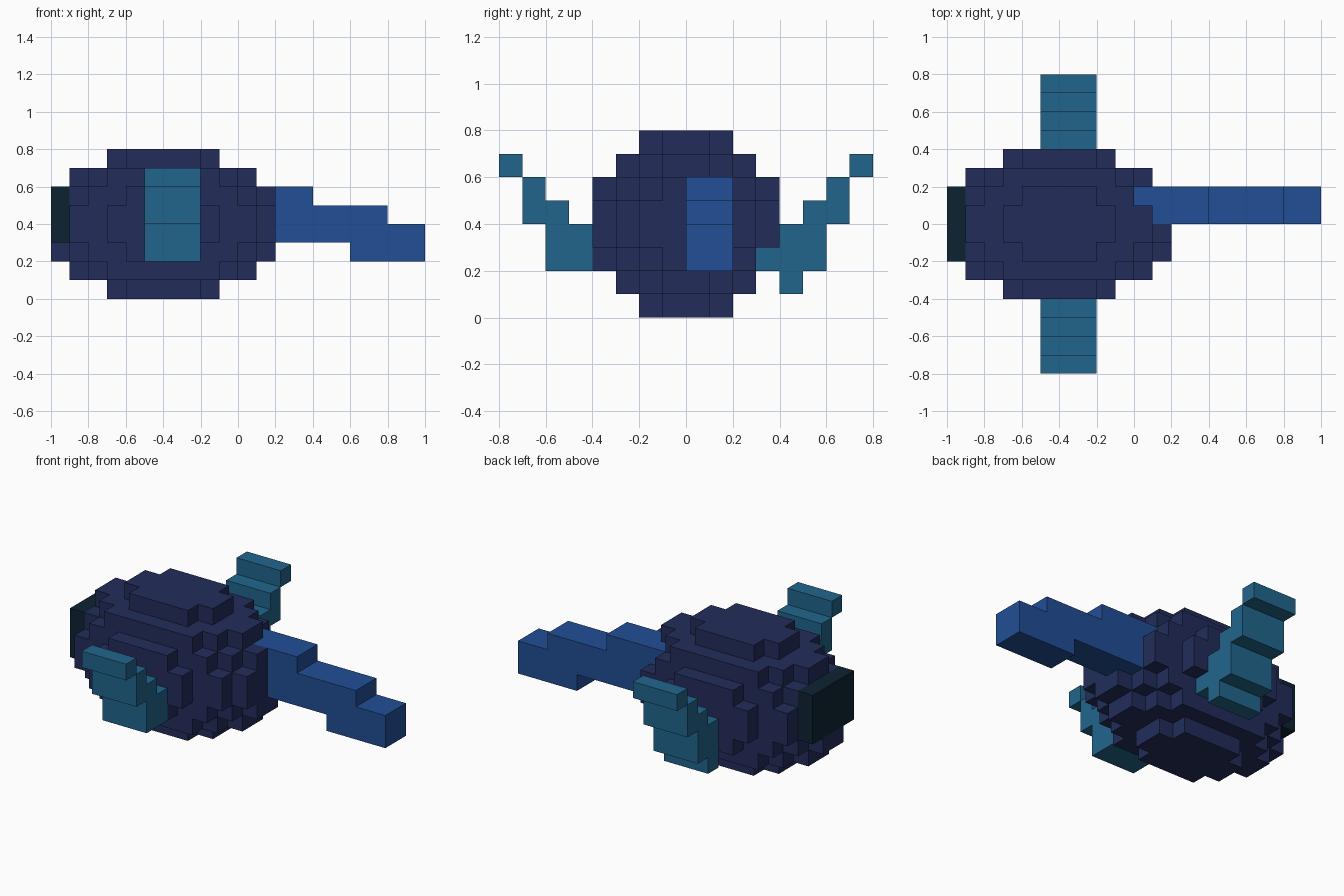
import bpy
import bmesh
from mathutils import Vector

cube = bpy.data.objects.get("Cube")
if cube:
    bpy.data.objects.remove(cube, do_unlink=True)

U = 0.1  # edge length of one block


def material(name, rgb):
    lin = [((c / 255 + 0.055) / 1.055) ** 2.4 if c > 10 else c / 255 / 12.92 for c in rgb]
    mat = bpy.data.materials.new(name)
    mat.use_nodes = True
    mat.diffuse_color = (*lin, 1)
    bsdf = mat.node_tree.nodes["Principled BSDF"]
    bsdf.inputs["Base Color"].default_value = (*lin, 1)
    bsdf.inputs["Roughness"].default_value = 0.8
    return mat


def box(x0, x1, y0, y1, z0, z1):
    """Set of block positions filling a box, in block units."""
    return {(x, y, z) for x in range(x0, x1) for y in range(y0, y1) for z in range(z0, z1)}


def block_part(name, cells, mat, merge=True):
    """Build the outer skin of a group of blocks."""
    bm = bmesh.new()
    verts = {}
    for cell in sorted(cells):
        for axis in range(3):
            for side in (0, 1):
                near = list(cell)
                near[axis] += 2 * side - 1
                if tuple(near) in cells:
                    continue
                a, b = (axis + 1) % 3, (axis + 2) % 3
                ring = []
                for da, db in ((0, 0), (1, 0), (1, 1), (0, 1)):
                    p = list(cell)
                    p[axis] += side
                    p[a] += da
                    p[b] += db
                    p = tuple(p)
                    if p not in verts:
                        verts[p] = bm.verts.new(Vector(p) * U)
                    ring.append(verts[p])
                bm.faces.new(ring if side else ring[::-1])
    if merge:  # join coplanar squares into clean flat faces
        bmesh.ops.dissolve_limit(bm, angle_limit=0.01, verts=bm.verts[:], edges=bm.edges[:])
    mesh = bpy.data.meshes.new(name)
    bm.to_mesh(mesh)
    bm.free()
    mesh.materials.append(mat)
    obj = bpy.data.objects.new(name, mesh)
    bpy.context.collection.objects.link(obj)
    return obj


navy = material("navy", (34, 44, 90))
teal = material("teal", (33, 101, 140))
blue = material("blue", (33, 78, 150))
dark = material("dark teal", (13, 34, 50))

# Face plate at the -x end
face = box(-10, -9, -2, 2, 3, 6)

# Tail stepping down towards +x
tail = box(0, 4, 0, 2, 3, 6) | box(4, 6, 0, 2, 3, 5) | box(6, 8, 0, 2, 2, 5) | box(8, 10, 0, 2, 2, 4)

# Side fins: (first y block outward, bottom, top)
steps = [(4, 2, 4), (5, 2, 5), (6, 4, 6), (7, 6, 7)]
fin_back, fin_front = set(), set()
for y, z0, z1 in steps:
    fin_back |= box(-5, -2, y, y + 1, z0, z1)
    fin_front |= box(-5, -2, -y - 1, -y, z0, z1)
# The back fin has a lower root reaching into the body
fin_back |= box(-5, -2, 3, 4, 2, 3) | box(-5, -2, 4, 5, 1, 2)

# Blocky ellipsoid body, minus the blocks taken by other parts
body = {
    (x, y, z) for (x, y, z) in box(-10, 2, -4, 4, 0, 8)
    if ((x + 4.5) / 6) ** 2 + ((y + 0.5) / 4) ** 2 + ((z - 3.5) / 4) ** 2 <= 1
}
body -= face | tail | fin_back

block_part("body", body, navy, merge=False)
block_part("face_plate", face, dark)
block_part("tail", tail, blue)
block_part("back_fin", fin_back, teal)
block_part("front_fin", fin_front, teal)
